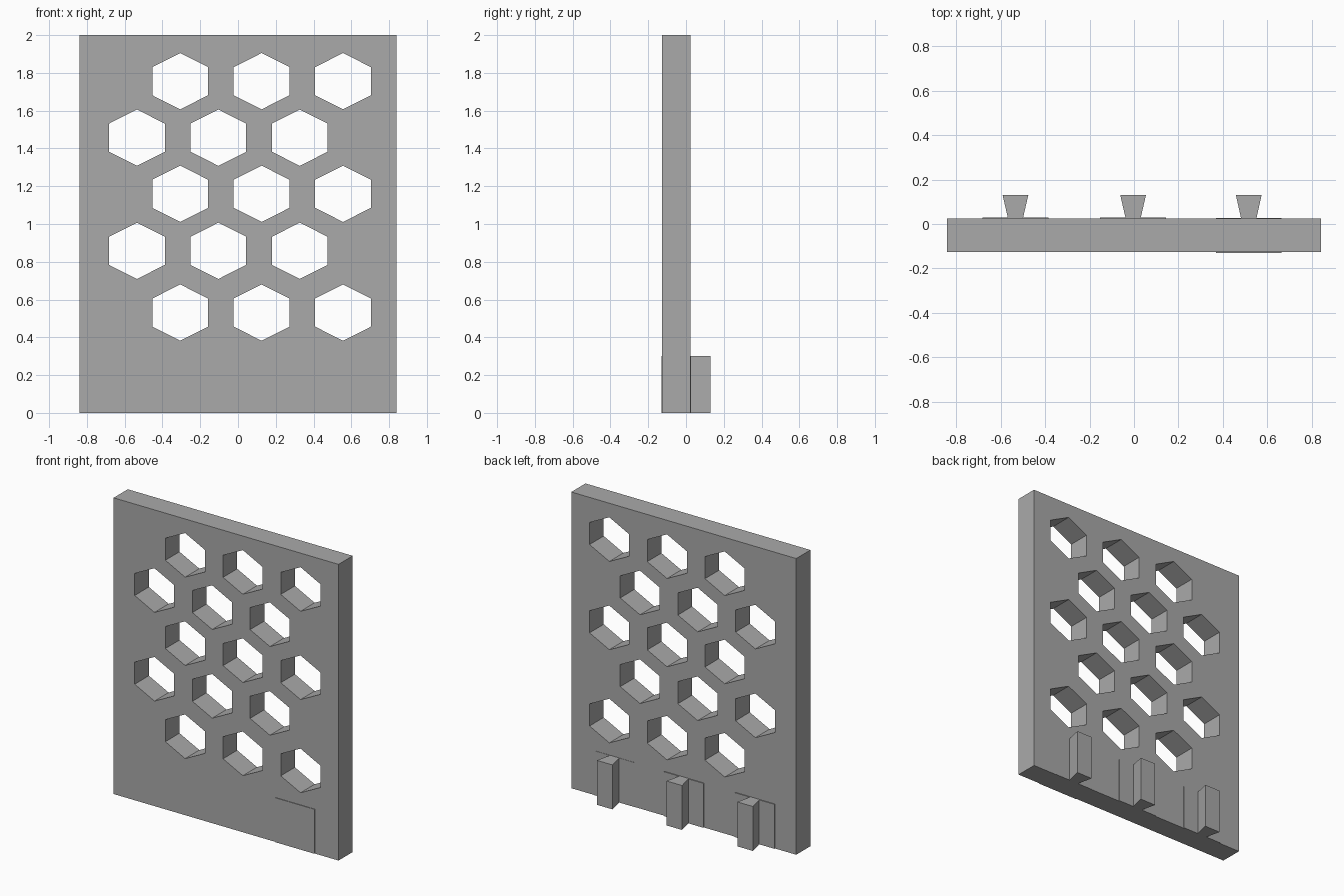
import bpy, bmesh
from math import sin, cos, pi
from mathutils import Vector

cube = bpy.data.objects.get("Cube")
if cube:
    bpy.data.objects.remove(cube, do_unlink=True)

grey = bpy.data.materials.new("plain_grey")
grey.use_nodes = True
colour = (0.4, 0.4, 0.4, 1)
grey.diffuse_color = colour
grey.node_tree.nodes["Principled BSDF"].inputs["Base Color"].default_value = colour


def prisms(name, outlines, sweep):
    """One object holding a straight prism for every outline."""
    bm = bmesh.new()
    for outline in outlines:
        face = bm.faces.new([bm.verts.new(p) for p in outline])
        swept = bmesh.ops.extrude_face_region(bm, geom=[face], use_keep_orig=True)
        moved = [v for v in swept["geom"] if isinstance(v, bmesh.types.BMVert)]
        bmesh.ops.translate(bm, verts=moved, vec=Vector(sweep))
    bmesh.ops.recalc_face_normals(bm, faces=bm.faces[:])
    mesh = bpy.data.meshes.new(name)
    bm.to_mesh(mesh)
    bm.free()
    mesh.materials.append(grey)
    obj = bpy.data.objects.new(name, mesh)
    bpy.context.collection.objects.link(obj)
    return obj


def rectangle(x0, x1, y0, y1):
    return [(x0, y0, 0), (x1, y0, 0), (x1, y1, 0), (x0, y1, 0)]


FRONT, BACK = -0.127, 0.024

# Upright panel
panel = prisms("panel", [rectangle(-0.84, 0.84, FRONT, BACK)], (0, 0, 2))

# Staggered rows of slightly widened hexagonal holes
rows = [1.756, 1.457, 1.16, 0.858, 0.531]
holes = []
for i, z in enumerate(rows):
    first = -0.535 if i % 2 else -0.306
    for col in range(3):
        x = first + col * 0.431
        holes.append([(x + 0.1705 * sin(k * pi / 3), -0.3, z + 0.149 * cos(k * pi / 3))
                      for k in range(6)])
cutter = prisms("hole_cutter", holes, (0, 0.6, 0))
cutter.hide_render = True
cut = panel.modifiers.new("holes", 'BOOLEAN')
cut.operation = 'DIFFERENCE'
cut.solver = 'EXACT'
cut.object = cutter
bpy.context.view_layer.objects.active = panel
bpy.ops.object.modifier_apply(modifier=cut.name)
bpy.data.objects.remove(cutter, do_unlink=True)

# Three mounting blocks let into the foot, each with a dovetail rail behind
mounts = [("right", -0.533, -0.12, 0.03),
          ("middle", -0.004, -0.12, 0.03),
          ("left", 0.516, -0.131, 0.026)]
for side, x, y0, y1 in mounts:
    prisms(side + "_mounting_block", [rectangle(x - 0.148, x + 0.148, y0, y1)], (0, 0, 0.3))
    rail = [(x - 0.034, y1 - 0.003, 0), (x + 0.034, y1 - 0.003, 0),
            (x + 0.058, 0.131, 0), (x - 0.058, 0.131, 0)]
    prisms(side + "_dovetail_rail", [rail], (0, 0, 0.3))
